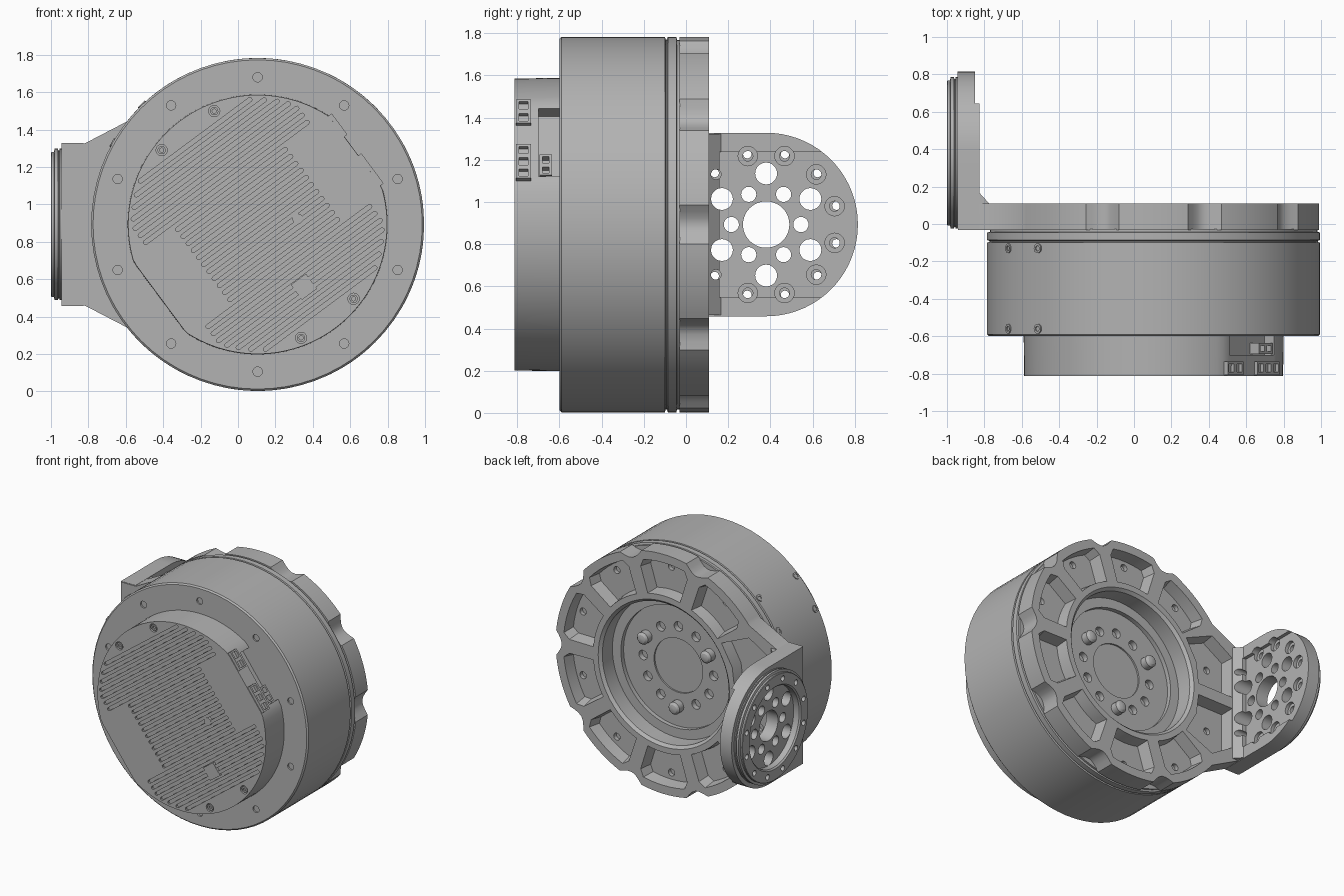
import bpy, bmesh
from math import sin, cos, pi, radians, sqrt

cube = bpy.data.objects.get("Cube")
if cube:
    bpy.data.objects.remove(cube, do_unlink=True)

CX, CZ = 0.105, 0.893        # main axis
AY = 0.38                    # arm hub centre along y
TILT = radians(36.6)         # direction of the cooling slots

metal = bpy.data.materials.new("grey metal")
metal.use_nodes = True
GREY = (0.45, 0.45, 0.45, 1)
metal.diffuse_color = GREY
metal.node_tree.nodes["Principled BSDF"].inputs["Base Color"].default_value = GREY


# Placement frames: two profile coordinates and a height along the part's axis
def on_y(u, v, h):
    return (CX + u, h, CZ + v)


def on_front(u, v, h):
    return (CX + u * cos(TILT) - v * sin(TILT), h, CZ + u * sin(TILT) + v * cos(TILT))


def on_x(u, v, h):
    return (h, AY + u, CZ + v)


def on_z(u, v, h):
    return (u, v, CZ + h)


# Shape helpers
def polar(r, deg):
    return (r * cos(radians(deg)), r * sin(radians(deg)))


def skin(bm, rings, loop=False):
    n = len(rings[0])
    pairs = list(zip(rings, rings[1:])) + ([(rings[-1], rings[0])] if loop else [])
    for a, b in pairs:
        for i in range(n):
            j = (i + 1) % n
            bm.faces.new((a[i], a[j], b[j], b[i]))
    if not loop:
        bm.faces.new(rings[0])
        bm.faces.new(rings[-1])


def prism(bm, pts, h0, h1, place, scale=1.0):
    mu = sum(p[0] for p in pts) / len(pts)
    mv = sum(p[1] for p in pts) / len(pts)
    low = [bm.verts.new(place(mu + (u - mu) * scale, mv + (v - mv) * scale, h0)) for u, v in pts]
    high = [bm.verts.new(place(u, v, h1)) for u, v in pts]
    skin(bm, [low, high])


def box(bm, u0, u1, v0, v1, h0, h1, place):
    prism(bm, [(u0, v0), (u1, v0), (u1, v1), (u0, v1)], h0, h1, place)


def lathe(bm, profile, place, at=(0, 0), seg=72, loop=False):
    rings = []
    for r, h in profile:
        circle = [polar(r, 360 * i / seg) for i in range(seg)]
        rings.append([bm.verts.new(place(at[0] + u, at[1] + v, h)) for u, v in circle])
    skin(bm, rings, loop)


def peg(bm, r, h0, h1, place, at=(0, 0), seg=20):
    lathe(bm, [(r, h0), (r, h1)], place, at, seg)


parts = []


def make(name, bm, keep=True):
    bmesh.ops.recalc_face_normals(bm, faces=bm.faces)
    mesh = bpy.data.meshes.new(name)
    bm.to_mesh(mesh)
    bm.free()
    ob = bpy.data.objects.new(name, mesh)
    bpy.context.collection.objects.link(ob)
    if keep:
        mesh.materials.append(metal)
        parts.append(ob)
    return ob


def combine(ob, bm, operation="DIFFERENCE"):
    tool = make("cutter", bm, keep=False)
    tool.hide_render = True
    mod = ob.modifiers.new("combine", "BOOLEAN")
    mod.operation, mod.solver, mod.object = operation, "EXACT", tool
    bpy.context.view_layer.update()
    graph = bpy.context.evaluated_depsgraph_get()
    mesh = bpy.data.meshes.new_from_object(ob.evaluated_get(graph))
    ob.modifiers.clear()
    ob.data = mesh
    mesh.materials.clear()
    mesh.materials.append(metal)
    for p in mesh.polygons:
        p.material_index = 0
    bpy.data.objects.remove(tool, do_unlink=True)


# Motor housing with seams, front bolt holes and the rear output recess
bm = bmesh.new()
lathe(bm, [(.88, -.6), (.89, -.59), (.89, -.1), (.878, -.096), (.878, -.09), (.89, -.086),
           (.89, -.046), (.876, -.042), (.876, -.028)], on_y)
housing = make("housing", bm)
bm = bmesh.new()
for k in range(10):
    peg(bm, .025, -.65, -.588, on_y, polar(.787, 18 + 36 * k))
lathe(bm, [(.45, -.06), (.45, 0)], on_y)
combine(housing, bm)
bm = bmesh.new()
peg(bm, .2, -.072, 0, on_y, seg=48)
for k in range(12):
    if k % 4 != 1:
        peg(bm, .035, -.1, 0, on_y, polar(.29, 30 * k))
combine(housing, bm)

# Output pins
bm = bmesh.new()
for a in (30, 150, 270):
    lathe(bm, [(.045, -.07), (.045, -.01), (.03, .005), (.012, .01)], on_y, polar(.3, a), 20)
make("output_pins", bm)

# Small screws around the upper side of the housing
bm = bmesh.new()
for a in (134, 150.6):
    for y in (-.13, -.56):
        def radial(u, v, h, a=a, y=y):
            x, z = polar(h, a)
            du, dv = polar(u, a + 90)
            return (CX + x + du, y + v, CZ + z + dv)
        lathe(bm, [(.026, .87), (.026, .896), (.014, .896), (.014, .888)], radial, seg=16)
make("side_screws", bm)

# Rear plate with a scalloped rim and a tapered base for the arm
outline = []
for a in range(-140, 141, 2):
    d = abs((a + 18) % 36 - 18)
    dip = .05 * cos(radians(d * 15)) if d < 6 and abs(a) < 130 else 0
    outline.append(polar(.89 - dip, a))
side = [(-.70, .55), (-.925, .433), (-1.045, .433)]
outline += side + [(u, -v) for u, v in reversed(side)]
bm = bmesh.new()
prism(bm, outline, -.032, .11, on_y)
plate = make("rear_plate", bm)
bm = bmesh.new()
for k in range(10):
    mid = 18 + 36 * k
    if mid in (162, 198):
        continue
    pts = [polar(.83, mid + 4 * i) for i in range(-3, 4)]
    pts += [polar(.78, mid + 14.5)] + [polar(.58, mid - 4.5 * i) for i in range(-3, 4)]
    pts += [polar(.78, mid - 14.5)]
    prism(bm, pts, .02, .13, on_y, .88)
for s in (1, -1):
    pts = [(-.58, .04), (-.88, .04), (-.88, .35), (-.70, .46), (-.47, .36), (-.56, .2)]
    prism(bm, [(u, s * v) for u, v in pts], .02, .13, on_y, .9)
lathe(bm, [(.52, -.1), (.52, .09), (.55, .12)], on_y)
combine(plate, bm)
bm = bmesh.new()
for k in range(10):
    peg(bm, .026, -.01, .06, on_y, polar(.765, 18 + 36 * k))
combine(plate, bm)

# Upright arm with a rounded end, gusset, shallow channel and hole pattern
bm = bmesh.new()
prism(bm, [(-.405, -.435)] + [polar(.435, a) for a in range(-90, 91, 5)] + [(-.405, .435)],
      -.945, -.825, on_x)
arm = make("arm", bm)
bm = bmesh.new()
prism(bm, [(-.85, .09), (-.775, .09), (-.775, .11), (-.825, .165), (-.85, .165)], -.43, .43, on_z)
combine(arm, bm, "UNION")
bm = bmesh.new()
box(bm, .16 - AY, .6, -.345, .345, -.85, -.7, on_x)
combine(arm, bm)
bm = bmesh.new()
peg(bm, .11, -1.1, -.7, on_x, seg=40)
for k in range(6):
    peg(bm, .052, -1.1, -.7, on_x, polar(.242, 30 + 60 * k))
    peg(bm, .036, -1.1, -.7, on_x, polar(.165, 60 * k))
for a in (15, 45, 75, 105, 135):
    for s in (1, -1):
        peg(bm, .024, -1.1, -.7, on_x, polar(.336, s * a))
combine(arm, bm)
bm = bmesh.new()
for a in (15, 45, 75, 105):
    for s in (1, -1):
        peg(bm, .046, -.875, -.7, on_x, polar(.336, s * a))
combine(arm, bm)

# Bearing flange on the outer side of the arm
bm = bmesh.new()
lathe(bm, [(.295, -.94), (.405, -.94), (.405, -.953), (.395, -.956), (.395, -.96), (.405, -.963),
           (.405, -.98), (.388, -.984), (.388, -.996), (.384, -1), (.305, -1), (.295, -.99)],
      on_x, loop=True)
flange = make("arm_flange", bm)
bm = bmesh.new()
for k in range(12):
    peg(bm, .02, -1.1, -.9, on_x, polar(.345, 15 + 30 * k), 16)
combine(flange, bm)

# Front cover: a disc with two flats
FLAT = .654
bm = bmesh.new()
rim = [polar(.695, 3 * i) for i in range(120)]
prism(bm, [(max(-FLAT, min(FLAT, u)), v) for u, v in rim], -.812, -.595, on_front, .996)
cover = make("front_cover", bm)

# Cooling slots, screw wells and the connector recess
bm = bmesh.new()
for i in range(25):
    v = .0467 * (i - 12)
    half = min(.55, sqrt(.675 ** 2 - v * v)) if abs(v) > .27 else .37
    w = .0115
    ends = [(s * (half - w), a0) for s, a0 in ((1, -90), (-1, 90))]
    pts = []
    for u, a0 in ends:
        for a in range(a0, a0 + 181, 45):
            du, dv = polar(w, a)
            pts.append((u + du, v + dv))
    prism(bm, pts, -.85, -.795, on_front)
screws = [(su * .175, sv * .625) for su in (1, -1) for sv in (1, -1)]
for at in screws:
    peg(bm, .03, -.85, -.79, on_front, at)
box(bm, .59, .8, -.2, .2, -.7, -.5, on_front)
combine(cover, bm)

# Cover screws, button and small square plate
bm = bmesh.new()
for at in screws:
    lathe(bm, [(.022, -.78), (.022, -.808), (.011, -.808), (.011, -.798)], on_front, at, 16)
make("cover_screws", bm)
bm = bmesh.new()
peg(bm, .028, -.79, -.814, on_front, (.19, -.104))
make("cover_button", bm)
bm = bmesh.new()
box(bm, -.05, .05, -.465, -.365, -.79, -.814, on_front)
make("square_plate", bm)


# Cable connectors on the flat side of the cover
def connector(name, v, width, y0, y1, u0, u1, sockets):
    body = bmesh.new()
    box(body, u0, u1, v - width / 2, v + width / 2, y0, y1, on_front)
    ob = make(name, body)
    hole = bmesh.new()
    step = width / sockets
    for i in range(sockets):
        start = v - width / 2 + step * i
        box(hole, u1 - .03, u1 + .05, start + .012, start + step - .012, y0 + .014, y1 - .014, on_front)
    combine(ob, hole)


connector("upper_connector", .17, .14, -.806, -.735, .6, .672, 2)
connector("lower_connector", -.125, .2, -.806, -.735, .6, .672, 3)
connector("recess_connector", -.13, .12, -.695, -.635, .57, .65, 2)

# Smooth round surfaces while keeping the machined edges crisp
bpy.ops.object.select_all(action="DESELECT")
for ob in parts:
    ob.select_set(True)
bpy.context.view_layer.objects.active = parts[0]
bpy.ops.object.shade_smooth_by_angle(angle=radians(28))
